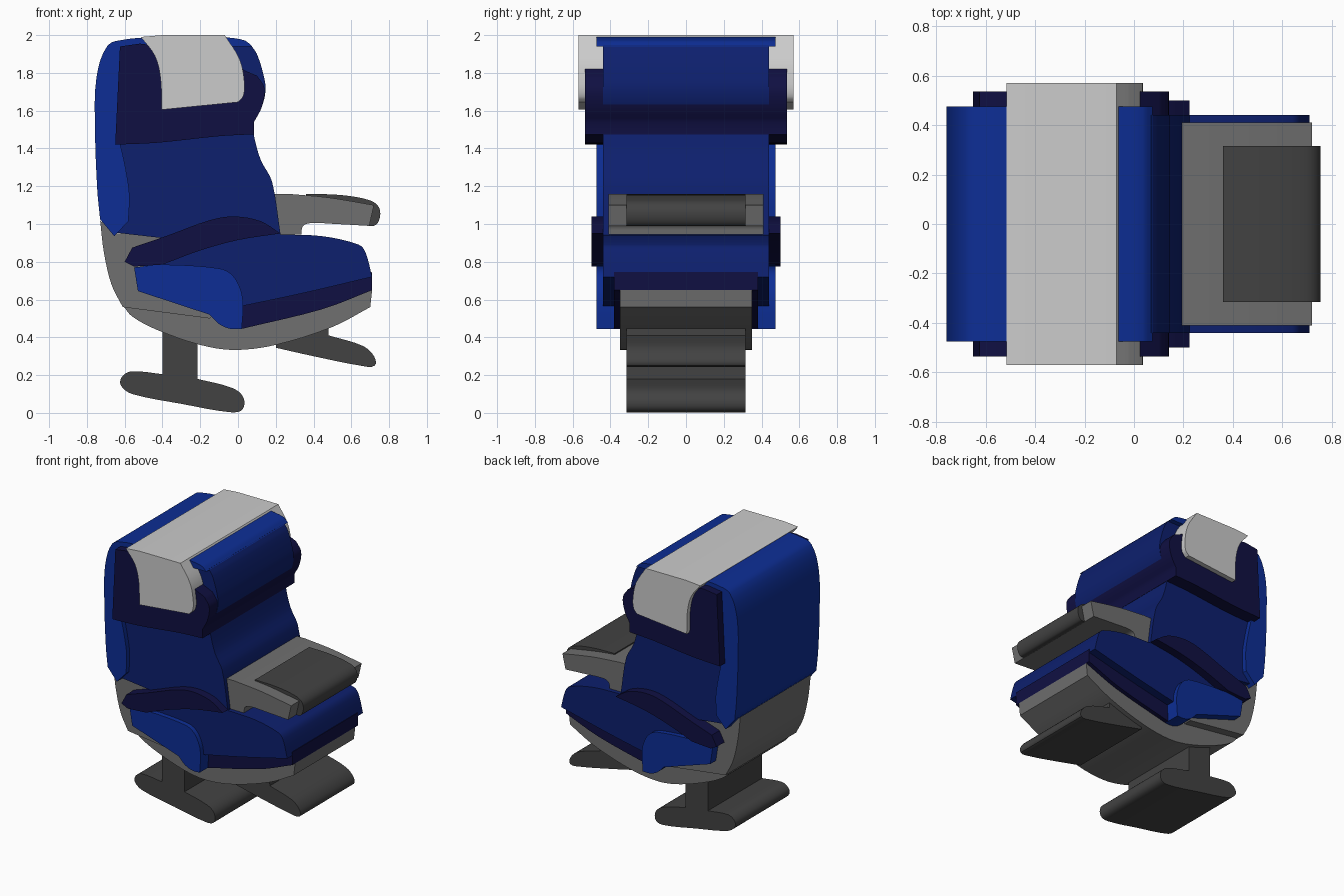
import bpy, bmesh, math
from mathutils import Vector


def material(name, rgb):
    m = bpy.data.materials.new(name)
    m.diffuse_color = (*rgb, 1)
    return m


LIGHT = material("light_blue", (0.004, 0.027, 0.30))
MID = material("mid_blue", (0.004, 0.014, 0.155))
NAVY = material("navy", (0.005, 0.005, 0.055))
WHITE = material("white", (0.74, 0.74, 0.74))
GREY = material("grey", (0.16, 0.16, 0.16))
DARK = material("dark_grey", (0.055, 0.055, 0.055))


def outline(pts, steps=4):
    # Rounded outline: points marked with a trailing 1 are sharp corners
    n, out = len(pts), []
    P = [Vector(p[:2]) for p in pts]
    sharp = [len(p) > 2 for p in pts]
    for i in range(n):
        j = (i + 1) % n
        a, b = P[i], P[j]
        out.append(a)
        if sharp[i] and sharp[j]:
            continue
        length = (b - a).length

        def tangent(k):
            d = P[(k + 1) % n] - P[k - 1]
            return d.normalized() * length
        ta = (b - a) if sharp[i] else tangent(i)
        tb = (b - a) if sharp[j] else tangent(j)
        for s in range(1, steps):
            t = s / steps
            out.append(a * (2*t**3 - 3*t**2 + 1) + ta * (t**3 - 2*t**2 + t)
                       + b * (3*t**2 - 2*t**3) + tb * (t**3 - t**2))
    return out


def slab(name, half, mat, pts):
    # Side profile in x-z, extruded evenly to both sides of y = 0
    bm = bmesh.new()
    face = bm.faces.new([bm.verts.new((p.x, -half, p.y)) for p in outline(pts)])
    ext = bmesh.ops.extrude_face_region(bm, geom=[face], use_keep_orig=True)
    verts = [g for g in ext["geom"] if isinstance(g, bmesh.types.BMVert)]
    bmesh.ops.translate(bm, verts=verts, vec=(0, 2 * half, 0))
    bmesh.ops.recalc_face_normals(bm, faces=bm.faces)
    me = bpy.data.meshes.new(name)
    bm.to_mesh(me)
    bm.free()
    me.materials.append(mat)
    ob = bpy.data.objects.new(name, me)
    bpy.context.collection.objects.link(ob)
    bpy.ops.object.select_all(action='DESELECT')
    ob.select_set(True)
    bpy.context.view_layer.objects.active = ob
    bpy.ops.object.shade_smooth_by_angle(angle=math.radians(35))


# Backrest
slab("back_shell", 0.475, LIGHT, [
    (-0.655, 0.935, 1), (-0.73, 1.025, 1), (-0.745, 1.18), (-0.757, 1.5), (-0.75, 1.77),
    (-0.69, 1.945), (-0.59, 1.978), (-0.5, 1.986, 1), (-0.07, 1.99, 1), (0.035, 1.972),
    (0.075, 1.94, 1), (-0.6, 1.94, 1), (-0.63, 1.45, 1), (-0.60, 1.32), (-0.575, 1.16),
    (-0.58, 1.015, 1)])
slab("back_cushion", 0.44, MID, [
    (-0.62, 1.95, 1), (0.07, 1.945, 1), (0.1, 1.9), (0.135, 1.79), (0.146, 1.71),
    (0.125, 1.62), (0.078, 1.55), (0.083, 1.475), (0.12, 1.34), (0.18, 1.225),
    (0.225, 0.945, 1), (0, 0.88, 1), (-0.35, 0.92, 1), (-0.64, 0.953, 1),
    (-0.62, 1.2, 1), (-0.66, 1.45, 1)])
slab("headrest", 0.535, NAVY, [
    (-0.625, 1.94, 1), (-0.52, 1.955, 1), (-0.05, 1.9, 1), (0.03, 1.815, 1), (0.1, 1.785, 1),
    (0.14, 1.72), (0.126, 1.62), (0.085, 1.54, 1), (0.085, 1.475, 1), (-0.1, 1.465),
    (-0.43, 1.43), (-0.65, 1.42, 1)])
slab("headrest_cover", 0.57, WHITE, [
    (-0.405, 1.605, 1), (0, 1.645, 1), (0.027, 1.675), (0.035, 1.74), (0.01, 1.87),
    (-0.07, 2.0, 1), (-0.4, 2.0, 1), (-0.515, 1.99, 1), (-0.44, 1.89), (-0.41, 1.77)])

# Grey structure under the upholstery
slab("back_frame", 0.41, GREY, [
    (-0.655, 0.95, 1), (-0.73, 1.02, 1), (-0.71, 0.85), (-0.67, 0.68), (-0.61, 0.56, 1),
    (-0.15, 0.5, 1), (0.0, 0.6, 1), (0.0, 0.9, 1), (-0.37, 0.945, 1)])
slab("seat_pan", 0.35, GREY, [
    (-0.61, 0.57, 1), (-0.56, 0.51), (-0.43, 0.44), (-0.2, 0.36), (-0.02, 0.333),
    (0.2, 0.36), (0.5, 0.455), (0.7, 0.56, 1), (0.71, 0.65, 1), (0.45, 0.56),
    (0.02, 0.45, 1), (-0.1, 0.5, 1)])

# Seat
slab("seat_cushion", 0.44, MID, [
    (-0.5, 0.78, 1), (-0.1, 0.9, 1), (0.225, 0.945, 1), (0.45, 0.935), (0.64, 0.89),
    (0.675, 0.85), (0.71, 0.72, 1), (0.35, 0.635), (0.02, 0.565, 1), (-0.4, 0.65, 1)])
slab("seat_lower_trim", 0.38, NAVY, [
    (0.02, 0.6, 1), (0.6, 0.72, 1), (0.71, 0.745, 1), (0.71, 0.65, 1), (0.45, 0.55),
    (0.02, 0.445, 1), (-0.05, 0.47, 1)])
slab("seat_side_wing", 0.5, NAVY, [
    (-0.6, 0.8, 1), (-0.56, 0.875, 1), (-0.37, 0.94), (-0.15, 1.02), (-0.02, 1.04),
    (0.12, 1.015), (0.225, 0.95, 1), (0, 0.915), (-0.2, 0.86), (-0.4, 0.785, 1),
    (-0.55, 0.775, 1)])
slab("seat_side_panel", 0.475, LIGHT, [
    (-0.55, 0.77, 1), (-0.4, 0.785), (-0.1, 0.765), (-0.03, 0.73), (0.015, 0.65),
    (0.027, 0.57), (0.02, 0.445, 1), (-0.04, 0.445), (-0.1, 0.47), (-0.15, 0.52, 1),
    (-0.53, 0.645, 1)])

# Armrest
slab("armrest", 0.41, GREY, [
    (0.19, 0.945, 1), (0.19, 1.16, 1), (0.26, 1.16, 1), (0.48, 1.14), (0.72, 1.1, 1),
    (0.695, 0.99, 1), (0.52, 1.0), (0.39, 1.005), (0.345, 0.99), (0.335, 0.945, 1)])
slab("armrest_pad", 0.315, DARK, [
    (0.36, 1.13, 1), (0.36, 1.16, 1), (0.55, 1.153), (0.7, 1.125), (0.745, 1.09),
    (0.752, 1.04), (0.73, 0.995), (0.69, 0.99, 1), (0.68, 1.08, 1)])

# Feet, each with its column
slab("rear_foot", 0.315, DARK, [
    (-0.4, 0.46, 1), (-0.215, 0.46, 1), (-0.215, 0.18, 1), (-0.03, 0.132), (0.027, 0.085),
    (0.025, 0.02), (-0.035, 0.003), (-0.3, 0.048), (-0.56, 0.1), (-0.62, 0.145),
    (-0.615, 0.19), (-0.565, 0.22), (-0.4, 0.205, 1)])
slab("front_foot", 0.315, DARK, [
    (0.31, 0.5, 1), (0.475, 0.5, 1), (0.48, 0.41, 1), (0.66, 0.355), (0.72, 0.3),
    (0.723, 0.25), (0.65, 0.25), (0.4, 0.3), (0.2, 0.345, 1), (0.2, 0.38, 1), (0.31, 0.4, 1)])
